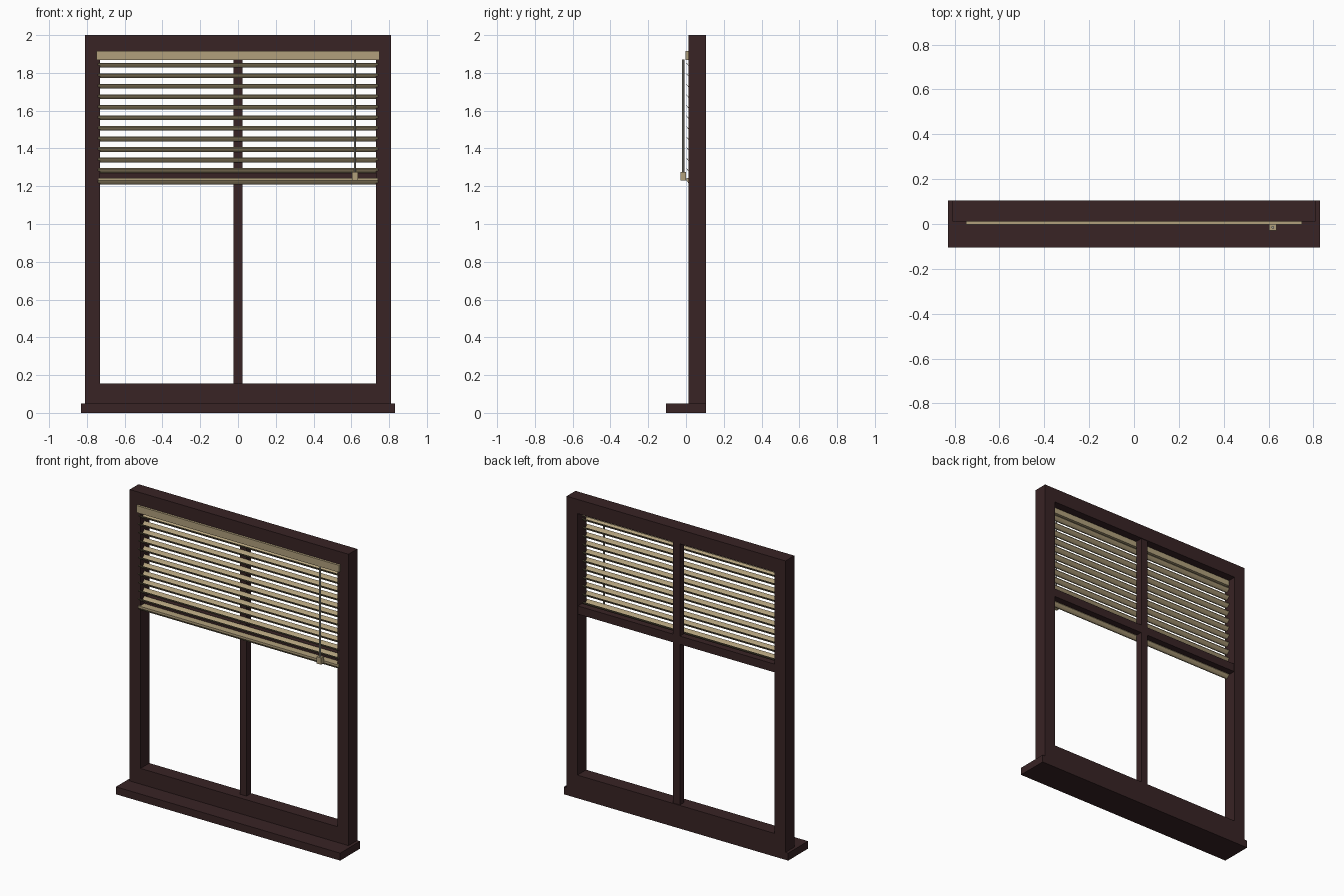
import bpy, bmesh, math

cube = bpy.data.objects.get("Cube")
if cube:
    bpy.data.objects.remove(cube, do_unlink=True)


def material(name, rgb):
    m = bpy.data.materials.new(name)
    m.use_nodes = True
    m.diffuse_color = (*rgb, 1)
    m.node_tree.nodes["Principled BSDF"].inputs["Base Color"].default_value = (*rgb, 1)
    return m


WOOD = material("dark_wood", (0.040, 0.017, 0.018))
TAN = material("tan_slats", (0.44, 0.35, 0.20))
GREY = material("grey_wand", (0.38, 0.37, 0.32))


def finish(name, bm, mat):
    bmesh.ops.recalc_face_normals(bm, faces=bm.faces)
    mesh = bpy.data.meshes.new(name)
    bm.to_mesh(mesh)
    bm.free()
    mesh.materials.append(mat)
    ob = bpy.data.objects.new(name, mesh)
    bpy.context.collection.objects.link(ob)
    return ob


def box(name, x, y, z, mat):
    """Box from (low, high) ranges on each axis."""
    bm = bmesh.new()
    bmesh.ops.create_cube(bm, size=1)
    for v in bm.verts:
        v.co = [(a + b) / 2 + c * (b - a) for c, (a, b) in zip(v.co, (x, y, z))]
    return finish(name, bm, mat)


def extrude_x(name, profile, half, mat):
    """Extrude a closed (y, z) profile from -half to +half along x."""
    bm = bmesh.new()
    face = bm.faces.new([bm.verts.new((-half, y, z)) for y, z in profile])
    new = bmesh.ops.extrude_face_region(bm, geom=[face])["geom"]
    bmesh.ops.translate(bm, vec=(2 * half, 0, 0),
                        verts=[g for g in new if isinstance(g, bmesh.types.BMVert)])
    return finish(name, bm, mat)


# Window frame
FRONT, BACK = 0.012, 0.105
OUT, IN = 0.81, 0.73
LOW, HIGH = 0.155, 1.905
box("sill", (-0.83, 0.83), (-BACK, BACK), (0, 0.05), WOOD)
box("left_jamb", (IN, OUT), (FRONT, BACK), (0.05, 2), WOOD)
box("right_jamb", (-OUT, -IN), (FRONT, BACK), (0.05, 2), WOOD)
box("bottom_rail", (-IN, IN), (FRONT, BACK), (0.05, LOW), WOOD)
box("top_rail", (-IN, IN), (FRONT, BACK), (HIGH, 2), WOOD)

# Glazing bars
box("mullion", (-0.025, 0.025), (0.055, 0.1), (LOW, HIGH), WOOD)
for side, x in (("left", (0.025, IN)), ("right", (-IN, -0.025))):
    box(side + "_crossbar", x, (0.055, 0.1), (1.23, 1.285), WOOD)

# Blind head rail
box("blind_head_rail", (-0.75, 0.75), (-0.003, 0.05), (1.868, 1.915), TAN)

# Curved slats
SLATS, PITCH, TOP = 11, 0.0558, 1.841
DEPTH, SAG, THICK, STEPS = 0.048, 0.021, 0.004, 6


def arc(offset):
    points = []
    for i in range(STEPS + 1):
        t = i / STEPS
        points.append((0.003 + DEPTH * t, offset - SAG * math.sin(math.pi * t)))
    return points


for n in range(SLATS):
    z = TOP - n * PITCH + SAG / 2
    profile = arc(z + THICK / 2) + arc(z - THICK / 2)[::-1]
    extrude_x(f"slat_{n + 1}", profile, 0.742, TAN)

# Weighted bottom slat
z = TOP - SLATS * PITCH + SAG / 2
extrude_x("blind_bottom_rail", [(0.003, z + 0.006), (0.051, z + 0.006)] + arc(z - 0.008)[::-1],
          0.742, TAN)

# Tilt wand with its grip
bm = bmesh.new()
bmesh.ops.create_cone(bm, cap_ends=True, segments=8, radius1=0.006, radius2=0.006, depth=0.6)
bmesh.ops.translate(bm, verts=bm.verts, vec=(0.619, -0.015, 1.57))
finish("tilt_wand", bm, GREY)
box("wand_grip", (0.603, 0.636), (-0.03, 0.0), (1.23, 1.275), TAN)
